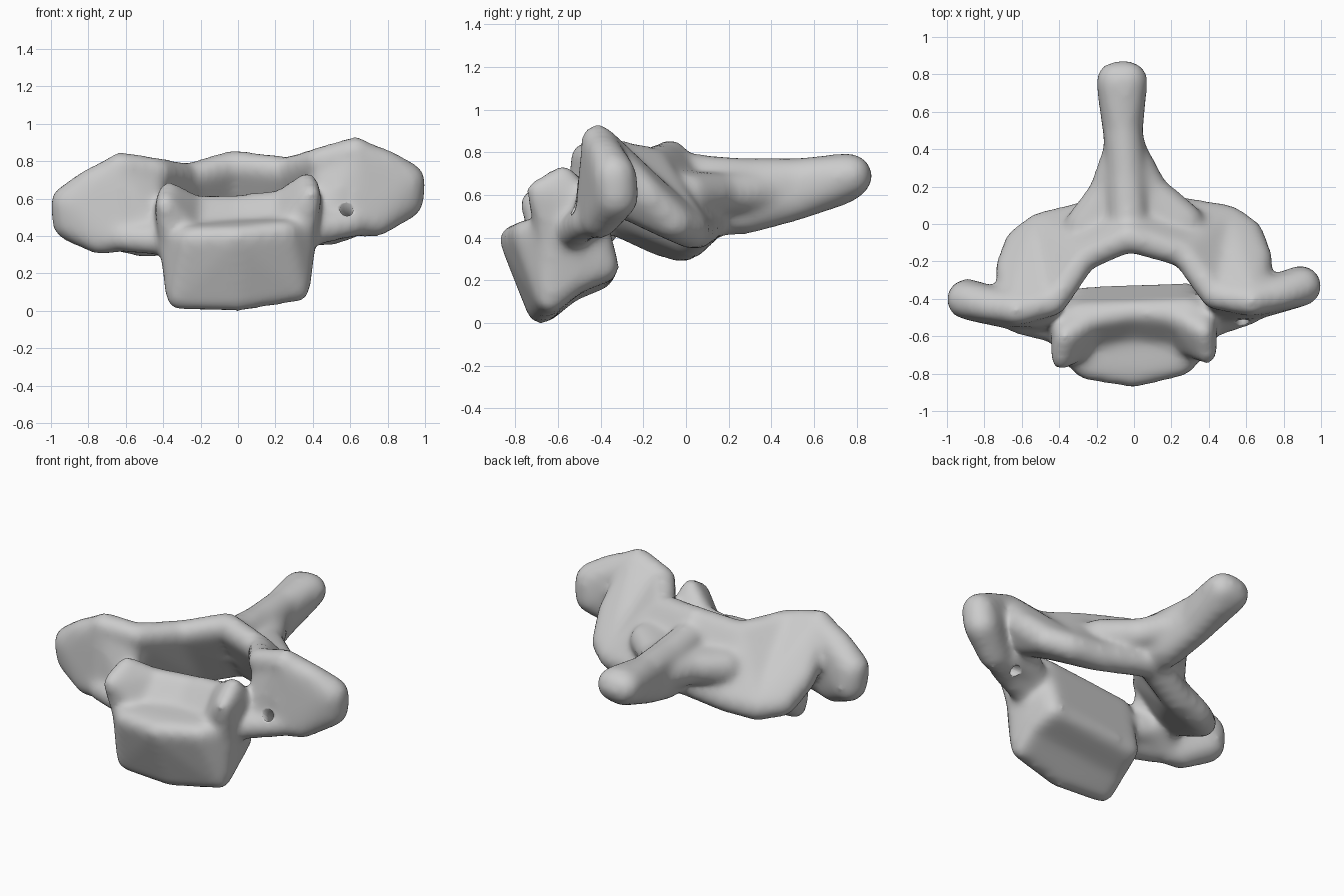
import bpy, bmesh
from mathutils import Vector, Matrix

cube = bpy.data.objects.get("Cube")
if cube:
    bpy.data.objects.remove(cube, do_unlink=True)

combined = bmesh.new()
TILT, TWIST = 0.065, 0.04   # slight natural asymmetry between left and right


def add_hull(balls):
    """Wrap a rounded convex skin round a group of balls (x, y, z, radius)."""
    bm = bmesh.new()
    for x, y, z, r in balls:
        centre = Vector((x, y + TWIST * x, z + TILT * x))
        bmesh.ops.create_icosphere(bm, subdivisions=2, radius=r,
                                   matrix=Matrix.Translation(centre))
    hull = bmesh.ops.convex_hull(bm, input=bm.verts[:])
    inside = {g for g in hull["geom_interior"] if isinstance(g, bmesh.types.BMVert)}
    bmesh.ops.delete(bm, geom=list(inside), context="VERTS")
    bmesh.ops.recalc_face_normals(bm, faces=bm.faces[:])
    piece = bpy.data.meshes.new("piece")
    bm.to_mesh(piece)
    bm.free()
    combined.from_mesh(piece)
    bpy.data.meshes.remove(piece)


def mirrored(balls):
    return [(-x, y, z, r) for x, y, z, r in balls]


def add_pair(balls):
    add_hull(balls)
    add_hull(mirrored(balls))


def add_chain(sections):
    """Join neighbouring sections so that a bend stays concave."""
    for a, b in zip(sections, sections[1:]):
        add_hull(a + b)


# Vertebral body: front, middle and rear sections, dished above and below
body_front = [(0, -.81, .39, .06), (.25, -.76, .4, .06), (.36, -.64, .41, .06),
              (.32, -.65, .09, .06), (0, -.68, .06, .06)]
body_middle = [(.36, -.6, .42, .06), (.32, -.54, .18, .06)]
body_rear = [(.3, -.47, .55, .06), (.29, -.39, .24, .06)]
add_chain([part + mirrored(part) for part in (body_front, body_middle, body_rear)])

# Raised lips: tall at the sides, dipping towards the rear middle
lip_side = [(.39, -.71, .59, .05), (.37, -.59, .66, .05),
            (.38, -.5, .54, .06), (.36, -.66, .42, .06)]
lip_inner = [(.23, -.5, .57, .055), (.24, -.64, .42, .05)]
lip_centre = [(0, -.47, .56, .055), (0, -.6, .42, .05)]
add_chain([lip_side, lip_inner, lip_centre])
add_chain([mirrored(lip_side), mirrored(lip_inner), lip_centre])

# Pedicles and front bars joining the body to the side masses
add_pair([(.38, -.48, .46, .09), (.58, -.4, .52, .09)])
add_pair([(.38, -.55, .4, .08), (.62, -.49, .43, .07)])

# Sloping columns from the pedicles up to the joint masses
add_pair([(.46, -.4, .72, .07), (.62, -.43, .77, .08),
          (.47, -.46, .47, .08), (.62, -.44, .46, .08)])

# Arch plates and joint masses, leaning forward at the top
crest = [(-.03, -.07, .78, .075), (-.03, .12, .48, .08)]
inner = [(.27, -.17, .73, .07), (.3, .04, .41, .08)]
shoulder = [(.43, -.4, .77, .07), (.5, .0, .4, .08), (.5, -.25, .54, .08)]
outer = [(.63, -.44, .81, .075), (.61, -.08, .43, .08), (.66, -.22, .56, .08),
         (.6, -.28, .52, .08)]
add_chain([crest, inner, shoulder, outer])
add_chain([crest, mirrored(inner), mirrored(shoulder), mirrored(outer)])

# Transverse processes reaching out to blunt tips
add_pair([(.9, -.37, .63, .1), (.89, -.36, .53, .1), (.64, -.43, .79, .08),
          (.6, -.47, .43, .07), (.74, -.43, .43, .08), (.8, -.41, .73, .07)])

# Spinous process with a knob at the end
root = [(-.03, .02, .69, .1), (-.03, .12, .51, .09)]
neck = [(-.04, .26, .67, .1), (-.04, .28, .52, .1)]
shaft = [(-.06, .52, .67, .1), (-.06, .5, .58, .1)]
knob = [(-.1, .77, .69, .1), (-.03, .77, .69, .1), (-.06, .71, .65, .1)]
add_chain([root, neck, shaft, knob])

# Webs flaring from the spinous process into the arch
for side in (-1, 1):
    web = [(side * .12 - .03, .17, .6, .09), (-.03, .15, .6, .1)]
    add_chain([[(side * .27, .0, .58, .1), (-.03, .05, .6, .1)], web,
               [(-.05, .42, .62, .1)]])

mesh = bpy.data.meshes.new("vertebra")
combined.to_mesh(mesh)
combined.free()
bone = bpy.data.objects.new("vertebra", mesh)
bpy.context.collection.objects.link(bone)

# Cutter for the small canal through the left transverse process
bpy.ops.mesh.primitive_cylinder_add(vertices=16, radius=.035, depth=.6,
                                    location=(.58, -.5, .52))
cutter = bpy.context.object
cutter.name = "canal_cutter"
cutter.hide_render = True
cutter.rotation_euler = Vector((0, .77, -.64)).to_track_quat("Z", "Y").to_euler()

# Fuse everything into one skin, soften it, then cut the canal
fuse = bone.modifiers.new("fuse", "REMESH")
fuse.mode = "VOXEL"
fuse.voxel_size = .02
soften = bone.modifiers.new("soften", "SMOOTH")
soften.factor = .5
soften.iterations = 20
swell = bone.modifiers.new("swell", "DISPLACE")
swell.mid_level = 0
swell.strength = .008
cut = bone.modifiers.new("canal", "BOOLEAN")
cut.operation = "DIFFERENCE"
cut.object = cutter
bpy.context.view_layer.update()
graph = bpy.context.evaluated_depsgraph_get()
final = bpy.data.meshes.new_from_object(bone.evaluated_get(graph))
bone.modifiers.clear()
bone.data = final
final.name = "vertebra"
bpy.data.objects.remove(cutter, do_unlink=True)

# Stand the bone on the ground
lowest = min(v.co.z for v in final.vertices)
final.transform(Matrix.Translation((0, 0, -lowest)))

# Plain bone colour
material = bpy.data.materials.new("bone grey")
material.use_nodes = True
colour = (.6, .6, .6, 1)
material.diffuse_color = colour
material.node_tree.nodes["Principled BSDF"].inputs["Base Color"].default_value = colour
final.materials.clear()
final.materials.append(material)
for face in final.polygons:
    face.material_index = 0
    face.use_smooth = True
